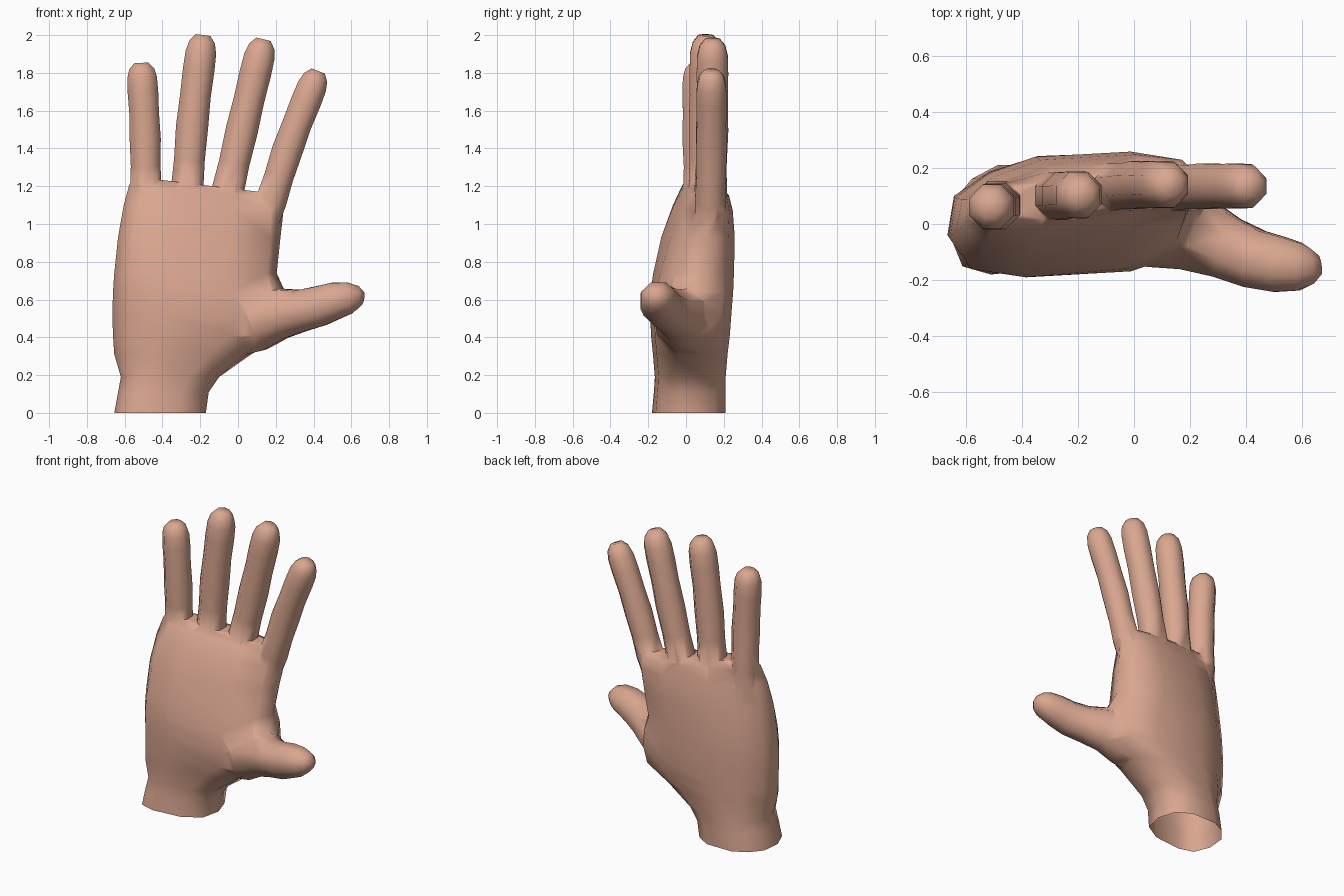
import bpy, bmesh, math
from mathutils import Vector

if "Cube" in bpy.data.objects:
    bpy.data.objects.remove(bpy.data.objects["Cube"])

skin = bpy.data.materials.new("skin")
skin.diffuse_color = (0.70, 0.385, 0.28, 1)
skin.use_nodes = True
skin.node_tree.nodes["Principled BSDF"].inputs["Base Color"].default_value = skin.diffuse_color


def loft(name, rings):
    """Skin a closed solid through rings that all have the same point count."""
    bm = bmesh.new()
    loops = [[bm.verts.new(p) for p in ring] for ring in rings]
    n = len(loops[0])
    for a, b in zip(loops, loops[1:]):
        for i in range(n):
            j = (i + 1) % n
            bm.faces.new((a[i], a[j], b[j], b[i]))
    bm.faces.new(loops[0][::-1])
    bm.faces.new(loops[-1])
    bmesh.ops.recalc_face_normals(bm, faces=bm.faces)
    mesh = bpy.data.meshes.new(name)
    bm.to_mesh(mesh)
    bm.free()
    mesh.materials.append(skin)
    ob = bpy.data.objects.new(name, mesh)
    bpy.context.collection.objects.link(ob)
    return ob


def tube(name, path, sides=8):
    """Eight-sided limb along (x, y, z, half width, half depth) stations."""
    pts = [Vector(p[:3]) for p in path]
    rings = []
    for k, p in enumerate(path):
        d = (pts[min(k + 1, len(pts) - 1)] - pts[max(k - 1, 0)]).normalized()
        side = Vector((0, 1, 0)).cross(d).normalized()
        deep = d.cross(side)
        rings.append([pts[k] + side * p[3] * math.cos(t) + deep * p[4] * math.sin(t)
                      for t in [math.tau * (i + .5) / sides for i in range(sides)]])
    return loft(name, rings)


def finger(name, base, mid, tip, r):
    """Finger with slight joint swellings and a rounded tip."""
    a, m, b = Vector(base), Vector(mid), Vector(tip)
    shape = [(-.3, .9), (0, 1.06), (.2, 1.0), (.42, 1.05), (.62, 1.0),
             (.78, 1.03), (.89, 1.0), (.955, .84), (1, .48)]
    path = []
    for t, s in shape:
        c = a.lerp(m, t * 2) if t < .5 else m.lerp(b, t * 2 - 1)
        path.append((*c, r * s, r * s))
    return tube(name, path)


# Palm and wrist: one cross-section, fitted to each height
section = [(-1, -.3), (-.95, .35), (-.68, .75), (-.3, 1), (.45, 1), (.84, .72),
           (1, .1), (.88, -.55), (.4, -.9), (-.4, -1), (-.82, -.85)]
# z, left, right, front, back, y shift across, z shift across
levels = [(0, -.655, -.17, -.18, .21, 0, 0),
          (.11, -.635, -.155, -.17, .21, 0, 0),
          (.19, -.62, -.10, -.165, .21, 0, 0),
          (.31, -.655, .07, -.175, .22, 0, 0),
          (.41, -.662, .24, -.185, .232, 0, 0),
          (.52, -.665, .27, -.19, .24, 0, 0),
          (.64, -.662, .25, -.185, .245, .01, 0),
          (.74, -.655, .205, -.165, .245, .02, 0),
          (.93, -.635, .225, -.115, .24, .04, 0),
          (1.08, -.605, .24, -.05, .225, .05, -.02),
          (1.17, -.575, .235, .005, .205, .05, -.04),
          (1.205, -.545, .20, .035, .175, .045, -.045)]
rings = []
for z, l, r, f, b, ty, tz in levels:
    rings.append([((l + r) / 2 + u * (r - l) / 2,
                   (f + b) / 2 + v * (b - f) / 2 + ty * u, z + tz * u)
                  for u, v in section])
hand = loft("hand", rings)

# Fingers and thumb
parts = [
    finger("little_finger", (-.487, .07, 1.18), (-.492, .062, 1.5), (-.512, .062, 1.853), .085),
    finger("ring_finger", (-.27, .10, 1.18), (-.238, .10, 1.58), (-.185, .105, 2.0), .088),
    finger("middle_finger", (-.058, .13, 1.16), (.035, .14, 1.56), (.135, .14, 1.978), .088),
    finger("index_finger", (.175, .13, 1.12), (.277, .135, 1.44), (.425, .135, 1.81), .084),
    tube("thumb", [(-.05, .03, .45, .17, .17), (.10, .0, .485, .17, .17),
                   (.22, -.035, .525, .145, .145), (.33, -.085, .54, .12, .12),
                   (.43, -.125, .565, .115, .112), (.52, -.145, .595, .105, .106),
                   (.59, -.152, .608, .09, .092), (.635, -.15, .612, .065, .068),
                   (.663, -.145, .607, .032, .035)]),
]

# Fuse everything into one skin
bpy.context.view_layer.objects.active = hand
hand.select_set(True)
for part in parts:
    mod = hand.modifiers.new("fuse", 'BOOLEAN')
    mod.operation, mod.solver, mod.object = 'UNION', 'EXACT', part
    bpy.ops.object.modifier_apply(modifier=mod.name)
    bpy.data.objects.remove(part)

# Open the wrist and soften the joins at the finger and thumb roots
bm = bmesh.new()
bm.from_mesh(hand.data)
bmesh.ops.delete(bm, geom=[f for f in bm.faces if f.calc_center_median().z < .001],
                 context='FACES_ONLY')
bmesh.ops.remove_doubles(bm, verts=bm.verts, dist=.004)
bmesh.ops.triangulate(bm, faces=[f for f in bm.faces if len(f.verts) > 4])
bm.to_mesh(hand.data)
bm.free()
bpy.ops.object.shade_smooth_by_angle(angle=math.radians(75))
